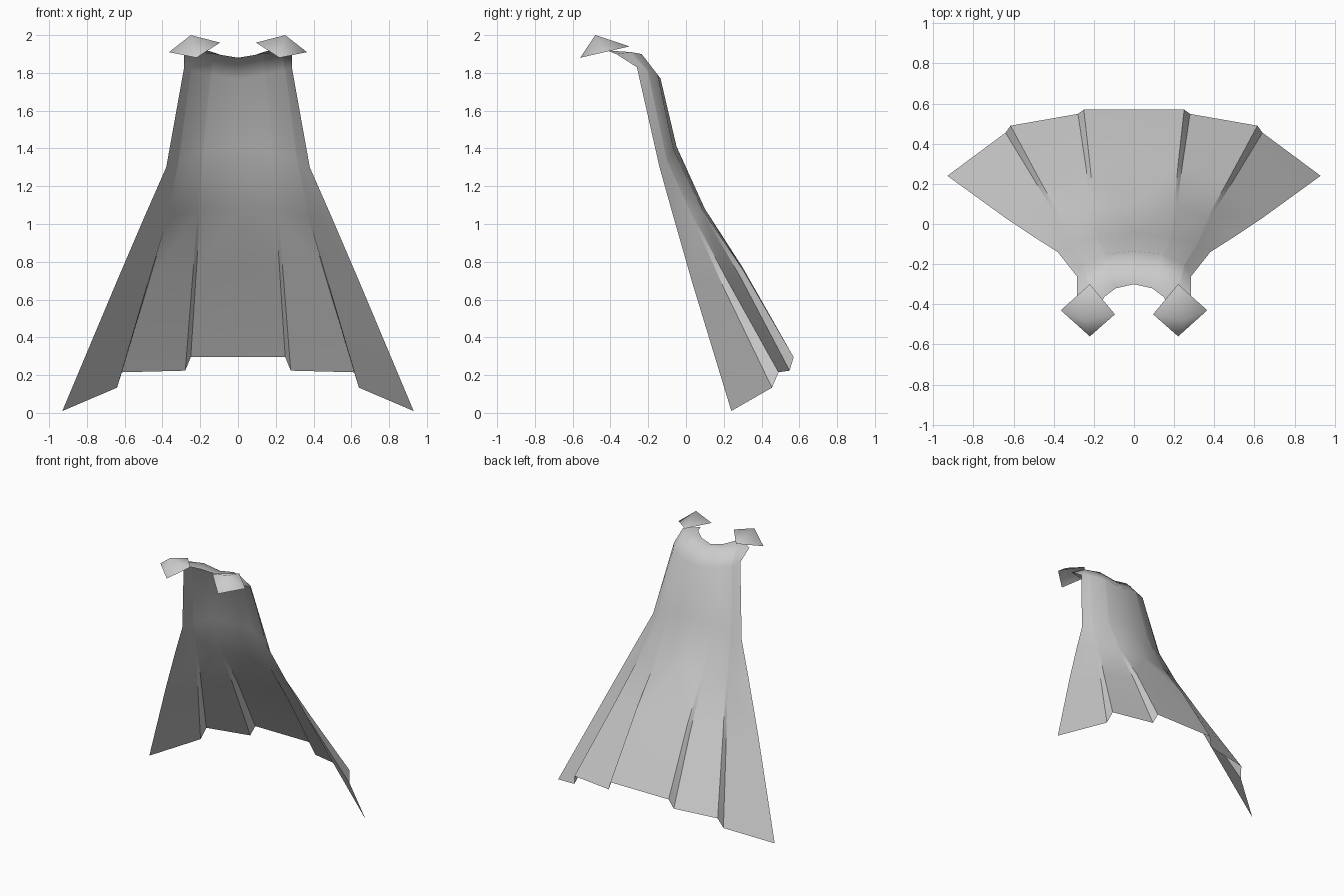
import bpy
import bmesh
from mathutils import Vector

default_cube = bpy.data.objects.get("Cube")
if default_cube:
    bpy.data.objects.remove(default_cube, do_unlink=True)


def make_material(name, colour):
    material = bpy.data.materials.new(name)
    material.use_nodes = True
    material.diffuse_color = colour
    material.node_tree.nodes["Principled BSDF"].inputs["Base Color"].default_value = colour
    return material


cloth_grey = make_material("cloth grey", (0.6, 0.6, 0.6, 1))


def finish_object(name, bm):
    """Turn a right-hand half into a smooth object mirrored across x."""
    for face in bm.faces:
        face.smooth = True
    mesh = bpy.data.meshes.new(name)
    bm.to_mesh(mesh)
    bm.free()
    mesh.materials.append(cloth_grey)
    obj = bpy.data.objects.new(name, mesh)
    bpy.context.scene.collection.objects.link(obj)
    mirror = obj.modifiers.new("Mirror", "MIRROR")
    mirror.use_axis[0] = True
    mirror.use_clip = True
    mirror.merge_threshold = 0.001
    return obj


# Cape guide lines, each running from the neck down to the hem
centre_line = [(0, -.30, 1.88), (0, -.22, 1.87), (0, -.135, 1.77),
               (0, -.05, 1.41), (0, .10, 1.08), (0, .30, .77), (0, .57, .295)]
inner_pleat = [(.09, -.32, 1.895), (.13, -.235, 1.9), (.14, -.15, 1.79),
               (.18, -.065, 1.39), (.2, .09, 1.07), (.22, .30, .76), (.25, .57, .295)]
outer_pleat = [(.15, -.365, 1.915), (.23, -.29, 1.91), (.25, -.2, 1.81),
               (.31, -.1, 1.34), (.37, .04, 1.04), (.47, .22, .7), (.615, .49, .215)]
front_edge = [(.17, -.42, 1.92), (.285, -.37, 1.9), (.285, -.26, 1.83),
              (.38, -.14, 1.3), (.49, -.07, 1.05), (.64, .03, .7), (.93, .24, .01)]

# How far each pleat has opened at every row
pleat_opening = [0, 0, 0, 0, 0, .5, 1]
pleat_drop = Vector((0, -.015, -.065))


def pleat_underside(pleat, neighbour):
    """Line just beside a pleat that sinks below it towards the hem."""
    return [Vector(p).lerp(Vector(n), .08) + pleat_drop * opening
            for p, n, opening in zip(pleat, neighbour, pleat_opening)]


def build_cape():
    columns = [centre_line,
               inner_pleat, pleat_underside(inner_pleat, outer_pleat),
               outer_pleat, pleat_underside(outer_pleat, front_edge),
               front_edge]
    bm = bmesh.new()
    grid = [[bm.verts.new(point) for point in column] for column in columns]
    for left, right in zip(grid, grid[1:]):
        for row in range(len(left) - 1):
            bm.faces.new((left[row], right[row], right[row + 1], left[row + 1]))
    # Crisp folds along the open part of the pleats
    for column in grid[1:-1]:
        for upper, lower, opening in zip(column, column[1:], pleat_opening[1:]):
            if opening > 0:
                bm.edges.get((upper, lower)).smooth = False
    return finish_object("cape", bm)


def build_shoulder_clasps():
    # Diamond plate folded around a raised point
    front = (.22, -.56, 1.88)
    outer = (.365, -.43, 1.91)
    back = (.22, -.30, 1.94)
    inner = (.095, -.45, 1.96)
    bm = bmesh.new()
    peak = bm.verts.new((.25, -.48, 2.0))
    rim = [bm.verts.new(corner) for corner in (front, outer, back, inner)]
    for index, corner in enumerate(rim):
        bm.faces.new((peak, corner, rim[(index + 1) % len(rim)]))
    return finish_object("shoulder_clasps", bm)


build_cape()
build_shoulder_clasps()
